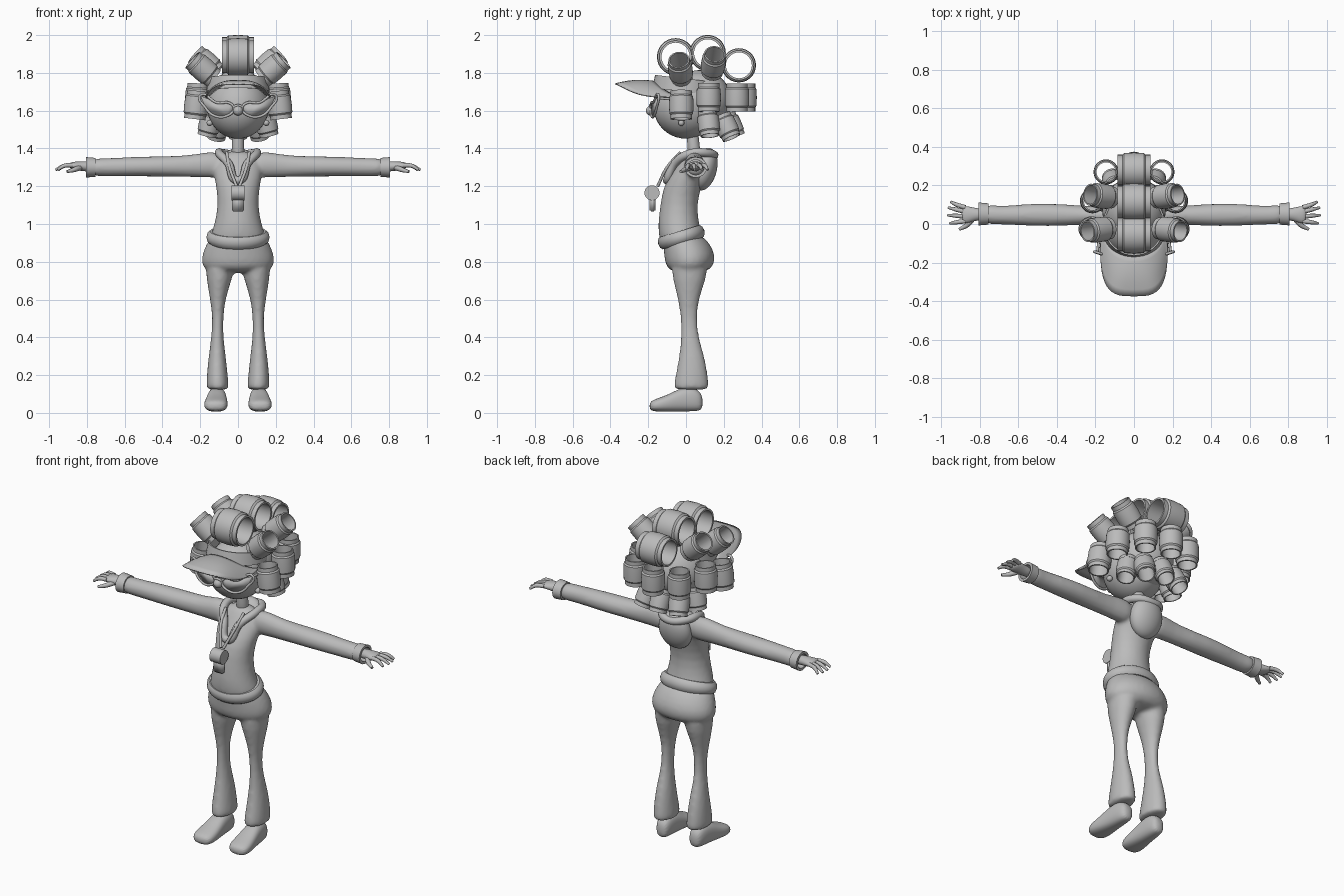
import bpy, bmesh, math
from mathutils import Vector, Matrix

if "Cube" in bpy.data.objects:
    bpy.data.objects.remove(bpy.data.objects["Cube"], do_unlink=True)

grey = bpy.data.materials.new("clay_grey")
grey.use_nodes = True
grey.diffuse_color = (0.5, 0.5, 0.5, 1)
grey.node_tree.nodes["Principled BSDF"].inputs["Base Color"].default_value = (0.5, 0.5, 0.5, 1)
SIDES = (("left", 1), ("right", -1))


def add(name, data):
    obj = bpy.data.objects.new(name, data)
    bpy.context.collection.objects.link(obj)
    data.materials.append(grey)
    return obj


def finish(name, bm, subdiv=0, remesh=0):
    bmesh.ops.recalc_face_normals(bm, faces=bm.faces)
    for f in bm.faces:
        f.smooth = True
    mesh = bpy.data.meshes.new(name)
    bm.to_mesh(mesh)
    bm.free()
    obj = add(name, mesh)
    if subdiv:
        obj.modifiers.new("round", 'SUBSURF').levels = subdiv
        obj.modifiers["round"].render_levels = subdiv
    if remesh:
        mod = obj.modifiers.new("merge", 'REMESH')
        mod.mode, mod.voxel_size, mod.use_smooth_shade = 'VOXEL', remesh, True
        mod = obj.modifiers.new("soften", 'SMOOTH')
        mod.factor, mod.iterations = 0.5, 6
    return obj


def loft(bm, rings, axis, side=1, segs=20, square=1.0):
    """Skin ellipses (position, centre a, centre b, radius a, radius b) along an axis."""
    others = [i for i in range(3) if i != axis]
    rows = []
    for pos, ca, cb, ra, rb in rings:
        row = []
        for k in range(segs):
            t = math.tau * k / segs
            c, s = math.cos(t), math.sin(t)
            p = [0, 0, 0]
            p[axis] = pos
            p[others[0]] = ca + ra * math.copysign(abs(c) ** square, c)
            p[others[1]] = cb + rb * math.copysign(abs(s) ** square, s)
            p[0] *= side
            row.append(bm.verts.new(p))
        rows.append(row)
    for a, b in zip(rows, rows[1:]):
        for k in range(segs):
            n = (k + 1) % segs
            bm.faces.new((a[k], a[n], b[n], b[k]))
    bm.faces.new(rows[0])
    bm.faces.new(rows[-1])


def ball(name, loc, size, tilt=0):
    bm = bmesh.new()
    m = Matrix.Translation(loc) @ Matrix.Rotation(tilt, 4, 'X') @ Matrix.Diagonal((*size, 1))
    bmesh.ops.create_uvsphere(bm, u_segments=32, v_segments=20, radius=1, matrix=m)
    return finish(name, bm)


def spin(name, profile, loc, axis, scale=(1, 1, 1), segs=28):
    """Revolve a closed (radius, height) profile and aim it along an axis."""
    bm = bmesh.new()
    turn = Vector((0, 0, 1)).rotation_difference(Vector(axis)).to_matrix().to_4x4()
    m = Matrix.Translation(loc) @ turn @ Matrix.Diagonal((*scale, 1))
    rows = [[bm.verts.new(m @ Vector((r * math.cos(math.tau * k / segs),
                                      r * math.sin(math.tau * k / segs), h)))
             for r, h in profile] for k in range(segs)]
    for k in range(segs):
        a, b = rows[k], rows[(k + 1) % segs]
        for j in range(len(profile)):
            n = (j + 1) % len(profile)
            bm.faces.new((a[j], b[j], b[n], a[n]))
    obj = finish(name, bm)
    bpy.ops.object.select_all(action='DESELECT')
    obj.select_set(True)
    bpy.context.view_layer.objects.active = obj
    bpy.ops.object.shade_smooth_by_angle(angle=math.radians(35))
    return obj


def tube(name, points, radius, taper=None, cyclic=False):
    curve = bpy.data.curves.new(name, 'CURVE')
    curve.dimensions, curve.bevel_depth = '3D', radius
    curve.bevel_resolution, curve.resolution_u, curve.use_fill_caps = 3, 8, True
    line = curve.splines.new('BEZIER')
    line.bezier_points.add(len(points) - 1)
    line.use_cyclic_u = cyclic
    for i, (bp, p) in enumerate(zip(line.bezier_points, points)):
        bp.co = p
        bp.handle_left_type = bp.handle_right_type = 'AUTO'
        bp.radius = taper[i] if taper else 1
    return add(name, curve)


# Trousers: hips and flared legs merged into one surface
bm = bmesh.new()
loft(bm, [(.95, 0, -.02, .14, .1), (.9, 0, 0, .165, .125), (.84, 0, .02, .194, .137),
          (.78, 0, .02, .197, .132), (.74, 0, .015, .16, .09)], 2)
for _, s in SIDES:
    loft(bm, [(.82, .09, .02, .09, .11), (.7, .1, .018, .066, .087), (.6, .108, .012, .04, .054),
              (.5, .106, .015, .028, .042), (.4, .11, .02, .032, .046), (.3, .11, .032, .046, .068),
              (.2, .11, .03, .056, .086), (.14, .108, .028, .06, .095), (.12, .108, .028, .057, .09)], 2, s)
finish("trousers", bm, 1, .011)

# Hooded sweater: torso and sleeves merged into one surface
bm = bmesh.new()
loft(bm, [(.88, 0, -.03, .15, .11), (.95, 0, -.03, .145, .115), (1, 0, -.04, .125, .11),
          (1.1, 0, -.04, .106, .097), (1.2, 0, -.02, .116, .102), (1.28, 0, .02, .135, .092),
          (1.35, 0, .04, .12, .067), (1.39, 0, .045, .05, .04)], 2)
for _, s in SIDES:
    loft(bm, [(.06, .045, 1.31, .06, .07), (.17, .045, 1.315, .052, .07), (.25, .045, 1.305, .048, .057),
              (.45, .048, 1.305, .063, .054), (.6, .047, 1.303, .054, .051),
              (.7, .045, 1.3, .046, .048), (.79, .052, 1.3, .058, .05)], 0, s)
finish("sweater", bm, 1, .011)
hem = [(.98 + .2 * math.cos(a), .035 * math.sin(a)) for a in [math.tau * k / 10 for k in range(10)]]
spin("sweater_hem", hem, (0, -.025, .93), (0, -.29, .96), (.142, .108, 1), 40)
tube("hood_collar", [(0, -.1, 1.23), (.05, -.06, 1.32), (.1, .03, 1.375), (.075, .12, 1.375),
                     (0, .15, 1.365), (-.075, .12, 1.375), (-.1, .03, 1.375), (-.05, -.06, 1.32)],
     .022, cyclic=True)
ball("hood", (0, .1, 1.29), (.1, .063, .115), -.25)

# Lanyard and whistle
for label, s in SIDES:
    tube(label + "_lanyard", [(s * .06, -.03, 1.38), (s * .045, -.1, 1.3), (s * .008, -.15, 1.2)], .008)
spin("whistle_drum", [(0.001, -.035), (.04, -.035), (.04, .035), (0.001, .035)], (0, -.18, 1.165), (1, 0, 0))
bm = bmesh.new()
bmesh.ops.create_cube(bm, size=1, matrix=Matrix.Translation((0, -.177, 1.11))
                      @ Matrix.Diagonal((.066, .03, .09, 1)))
bmesh.ops.bevel(bm, geom=bm.edges[:], offset=.007, segments=2, affect='EDGES')
finish("whistle_mouthpiece", bm)

for label, s in SIDES:
    # Shoes
    bm = bmesh.new()
    loft(bm, [(.09, .108, .055, .03, .04), (.05, .11, .072, .046, .064), (-.02, .112, .072, .052, .066),
              (-.09, .115, .052, .06, .047), (-.15, .118, .042, .066, .036),
              (-.195, .118, .036, .048, .024)], 1, s, 16, .8)
    finish(label + "_shoe", bm, 2)

    # Sleeve cuffs, wrists and hands
    spin(label + "_cuff", [(.04, -.03), (.05, -.03), (.054, .02), (.04, .02)],
         (s * .785, .052, 1.3), (s, 0, 0), (1, 1.1, 1))
    bm = bmesh.new()
    loft(bm, [(.77, .05, 1.303, .03, .028), (.82, .05, 1.306, .032, .027), (.86, .048, 1.308, .045, .023),
              (.895, .05, 1.31, .046, .016)], 0, s, 16)
    finish(label + "_palm", bm, 2)
    for finger, y, spread, reach in (("little", .086, .115, .95), ("ring", .064, .085, .963),
                                     ("middle", .039, .046, .966), ("index", .015, .003, .955)):
        tube(f"{label}_{finger}_finger", [(s * .875, y, 1.311), (s * .92, (y + spread) / 2, 1.308),
                                          (s * reach, spread, 1.287)], .011, (1.1, 1, .6))
    tube(label + "_thumb", [(s * .835, .03, 1.3), (s * .865, -.005, 1.288), (s * .905, -.028, 1.277)],
         .013, (1.2, 1, .6))

    # Earrings and cat-eye glasses
    ball(label + "_earring", (s * .15, -.025, 1.535), (.016, .016, .016))
    rim = [(s * x, x * x - .185, z) for x, z in ((.022, 1.61), (.04, 1.638), (.11, 1.642), (.2, 1.68),
                                                 (.172, 1.615), (.125, 1.573), (.06, 1.572))]
    tube(label + "_glasses_rim", rim, .007, cyclic=True)
    bm = bmesh.new()
    bm.faces.new([bm.verts.new(p) for p in rim])
    lens = finish(label + "_lens", bm)
    lens.modifiers.new("thickness", 'SOLIDIFY').thickness = .004
    tube(label + "_temple", [(s * .19, -.145, 1.667), (s * .18, -.07, 1.66), (s * .165, .03, 1.65)], .007)
tube("glasses_bridge", [(.025, -.185, 1.62), (0, -.19, 1.628), (-.025, -.185, 1.62)], .007)

# Head
bm = bmesh.new()
loft(bm, [(1.34, 0, .045, .04, .04), (1.4, 0, .042, .031, .031), (1.52, 0, .03, .034, .034)], 2)
finish("neck", bm, 1)
ball("head", (0, 0, 1.62), (.163, .172, .168))
ball("nose", (0, -.186, 1.6), (.026, .026, .026))
ball("hair", (0, .075, 1.655), (.165, .165, .16))

# Sun visor: headband and arched brim
spin("visor_band", [(.95, -.035), (1, -.035), (.95, .035), (.9, .035)], (0, -.005, 1.735), (0, .12, 1),
     (.168, .172, 1), 40)
bm = bmesh.new()
grid = []
for i in range(25):
    a = math.pi * (i / 24 - .5)
    sn, cs = math.sin(a), max(math.cos(a), 0)
    inner = Vector((.16 * sn, -.02 - .14 * cs, 1.757 - .08 * sn * sn))
    outer = Vector((math.copysign(.175 * abs(sn) ** .6, sn), -.09 - .285 * cs ** .6,
                    1.745 - .07 * abs(sn) ** 3))
    grid.append([bm.verts.new(inner.lerp(outer, t / 6) + Vector((0, 0, .012 * math.sin(math.pi * t / 6) * cs)))
                 for t in range(7)])
for a, b in zip(grid, grid[1:]):
    for t in range(6):
        bm.faces.new((a[t], b[t], b[t + 1], a[t + 1]))
brim = finish("visor_brim", bm)
brim.modifiers.new("thickness", 'SOLIDIFY').thickness = .008


# Hair rolled on hollow curlers
def curler(name, loc, axis, r=.063, half=.075):
    core, hole, wrap = r * .9, r * .78, half * .7
    spin(name, [(hole, -half), (core, -half), (core, -wrap), (r, -wrap * .85), (r * 1.03, 0),
                (r, wrap * .85), (core, wrap), (core, half), (hole, half)], loc, axis)


curler("front_top_curler", (0, -.055, 1.885), (1, 0, 0), .096, .085)
curler("middle_top_curler", (0, .115, 1.905), (1, 0, 0), .093, .085)
curler("rear_top_curler", (0, .28, 1.84), (1, 0, 0), .088, .085)
curler("rear_middle_curler", (0, .31, 1.67), (0, 0, 1))
curler("rear_low_curler", (0, .24, 1.52), (0, .45, -1), .055, .065)
for label, s in SIDES:
    for part, x, y, z, axis in (("front_upper", .185, -.03, 1.82, (.75, -.1, .65)),
                                ("rear_upper", .17, .145, 1.85, (.75, .1, .65)),
                                ("front_middle", .22, -.025, 1.63, (.12, 0, -1)),
                                ("side_middle", .215, .12, 1.67, (.05, 0, -1)),
                                ("back_middle", .145, .27, 1.67, (0, 0, 1)),
                                ("side_low", .15, .12, 1.53, (.25, .1, -1)),
                                ("back_low", .105, .215, 1.515, (.2, .45, -1))):
        curler(f"{label}_{part}_curler", (s * x, y, z), (s * axis[0], axis[1], axis[2]),
               .056 if "low" in part else .063, .065 if "low" in part else .075)
